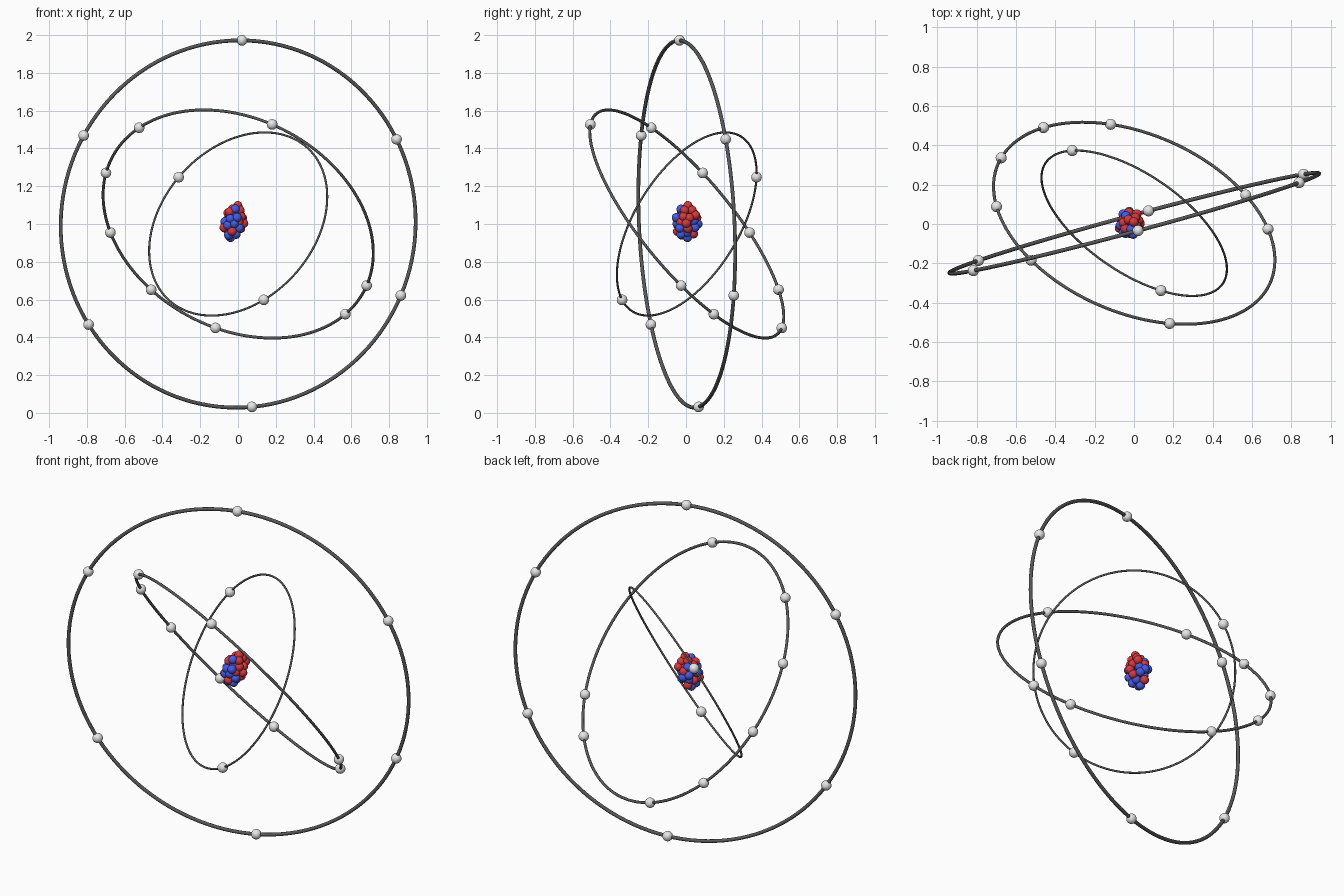
import bpy
import random
from mathutils import Vector

random.seed(4)
if "Cube" in bpy.data.objects:
    bpy.data.objects.remove(bpy.data.objects["Cube"], do_unlink=True)

CENTRE = Vector((0.001, 0.004, 1))


def material(name, colour):
    mat = bpy.data.materials.new(name)
    mat.use_nodes = True
    mat.diffuse_color = (*colour, 1)
    bsdf = mat.node_tree.nodes["Principled BSDF"]
    bsdf.inputs["Base Color"].default_value = (*colour, 1)
    return mat


DARK = material("dark grey", (0.1, 0.1, 0.105))
SILVER = material("light grey", (0.8, 0.8, 0.8))
RED = material("red", (0.7, 0.04, 0.045))
BLUE = material("blue", (0.06, 0.105, 0.8))


def finish(name, mat):
    obj = bpy.context.object
    obj.name = name
    obj.data.materials.append(mat)
    bpy.ops.object.shade_smooth()
    return obj


def ball(name, location, radius, mat):
    bpy.ops.mesh.primitive_uv_sphere_add(
        segments=24, ring_count=14, radius=radius, location=location)
    return finish(name, mat)


def orbit(name, radius, normal, directions):
    """A tilted ring with electrons, each direction dropped onto its plane."""
    n = Vector(normal).normalized()
    bpy.ops.mesh.primitive_torus_add(
        major_radius=radius, minor_radius=radius * 0.0103,
        major_segments=128, minor_segments=12, location=CENTRE,
        rotation=n.to_track_quat('Z', 'Y').to_euler())
    finish(name + "_orbit", DARK)
    for d in directions:
        d = Vector(d)
        spot = (d - n * n.dot(d)).normalized() * radius
        ball(name + "_electron", CENTRE + spot, 0.028, SILVER)


# Orbits
orbit("outer", 0.973, (0.26, -0.965, -0.043), [
    (0.02, -0.04, 0.97), (-0.822, -0.235, 0.47), (0.842, 0.205, 0.45),
    (0.86, 0.247, -0.378), (-0.794, -0.184, -0.532), (0.072, 0.065, -0.966)])
orbit("middle", 0.755, (0.32, 0.733, 0.60), [
    (0.18, -0.507, 0.527), (-0.524, -0.185, 0.515), (-0.698, 0.092, 0.277),
    (-0.677, 0.341, -0.04), (-0.46, 0.495, -0.344), (-0.117, 0.51, -0.545),
    (0.566, 0.145, -0.473), (0.677, -0.03, -0.324)])
orbit("inner", 0.545, (0.50, 0.732, -0.455), [
    (-0.318, 0.372, 0.25), (0.135, -0.342, -0.40)])

# Nucleus: spheres packed in a leaning egg shape
nucleons = []
for attempt in range(6000):
    p = Vector([random.uniform(-1, 1) for _ in range(3)])
    if p.length > 1 or p.length < 0.45:
        continue
    spot = Vector((p.x * 0.057 + p.z * 0.018 - 0.021,
                   p.y * 0.06, p.z * 0.087 + 0.011))
    if all((spot - other).length > 0.031 for other in nucleons):
        nucleons.append(spot)

for i, spot in enumerate(nucleons):
    if i % 2:
        ball("proton", CENTRE + spot, 0.024, RED)
    else:
        ball("neutron", CENTRE + spot, 0.024, BLUE)
